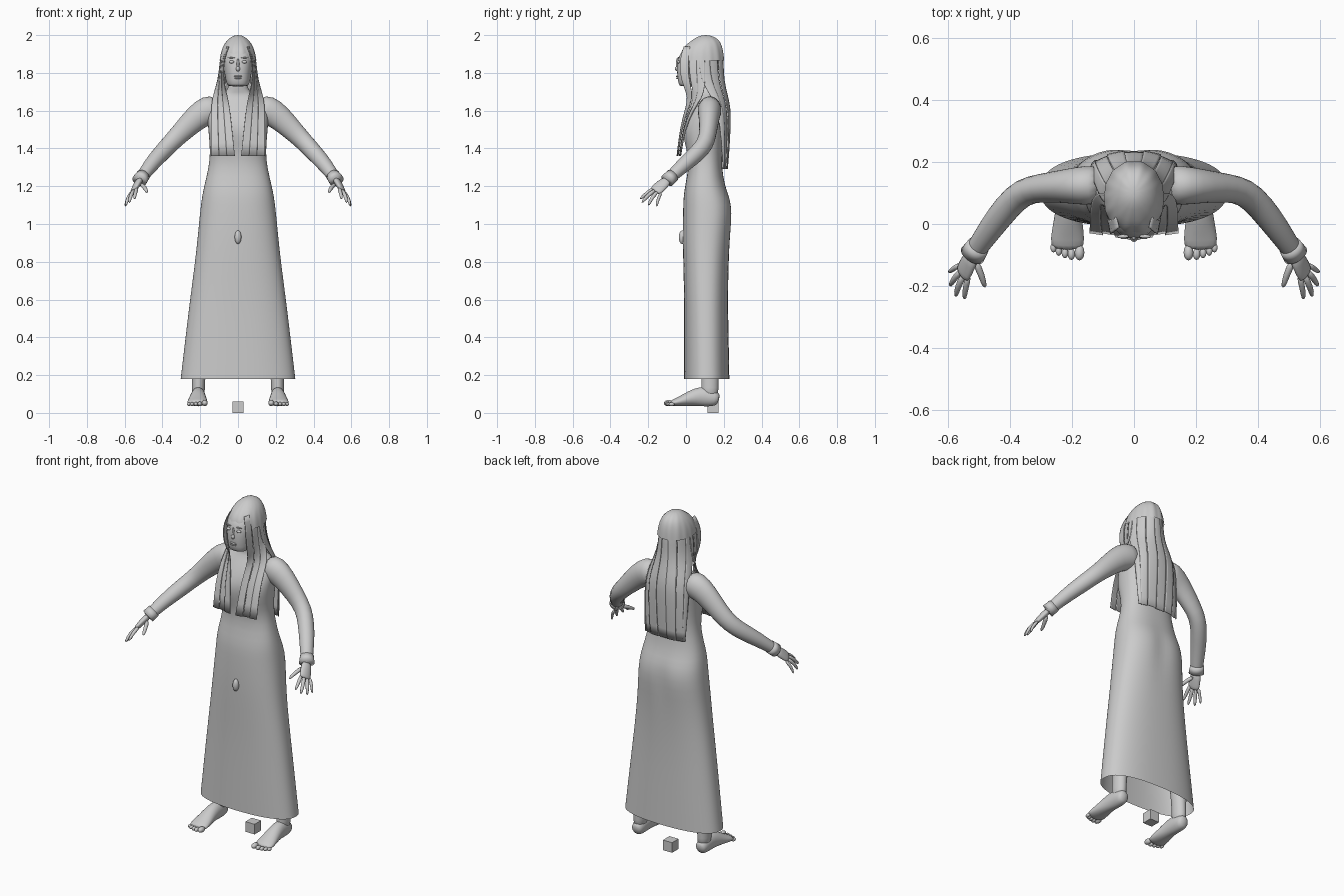
import bpy, bmesh, math
from mathutils import Vector, Matrix


def finish(bm, name, mirror=False, sub=1, solid=0):
    bmesh.ops.recalc_face_normals(bm, faces=bm.faces)
    me = bpy.data.meshes.new(name)
    bm.to_mesh(me)
    bm.free()
    for p in me.polygons:
        p.use_smooth = True
    ob = bpy.data.objects.new(name, me)
    bpy.context.collection.objects.link(ob)
    if sub:
        m = ob.modifiers.new("smooth", 'SUBSURF')
        m.levels = m.render_levels = sub
        m.boundary_smooth = 'PRESERVE_CORNERS'
    if solid:
        m = ob.modifiers.new("thick", 'SOLIDIFY')
        m.thickness = solid
    if mirror:
        m = ob.modifiers.new("mirror", 'MIRROR')
        m.use_clip = False
        m.use_mirror_merge = False
    return ob


def skin(bm, rings, closed=True, cap0=True, cap1=True):
    vs = [[bm.verts.new(p) for p in r] for r in rings]
    n = len(rings[0])
    for a, b in zip(vs, vs[1:]):
        for i in range(n if closed else n - 1):
            j = (i + 1) % n
            bm.faces.new((a[i], a[j], b[j], b[i]))
    if closed and cap0:
        bm.faces.new(vs[0][::-1])
    if closed and cap1:
        bm.faces.new(vs[-1])


def stack(name, rows, e=2.4, n=32, cap0=True, cap1=True, shape=None, **kw):
    """Horizontal rounded sections: (z, half width, front y, back y)."""
    rings = []
    for z, w, f, b in rows:
        ring = []
        for i in range(n):
            a = 2 * math.pi * i / n
            c, s = math.cos(a), math.sin(a)
            x = w * math.copysign(abs(c) ** (2 / e), c)
            y = (f + b) / 2 + (b - f) / 2 * math.copysign(abs(s) ** (2 / e), s)
            p = Vector((x, y, z))
            ring.append(shape(p, s) if shape else p)
        rings.append(ring)
    bm = bmesh.new()
    skin(bm, rings, True, cap0, cap1)
    return finish(bm, name, **kw)


def tube(bm, path, side, n=10):
    """Elliptical tube: path of (point, radius along side, other radius)."""
    pts = [Vector(p[0]) for p in path]
    rings = []
    for i, (p, r1, r2) in enumerate(path):
        t = (pts[min(i + 1, len(pts) - 1)] - pts[max(i - 1, 0)]).normalized()
        s = Vector(side)
        s = (s - t * s.dot(t)).normalized()
        k = t.cross(s)
        rings.append([pts[i] + s * r1 * math.cos(a) + k * r2 * math.sin(a)
                      for a in (2 * math.pi * j / n for j in range(n))])
    skin(bm, rings)


def blob(bm, loc, size, seg=12):
    bmesh.ops.create_uvsphere(bm, u_segments=seg, v_segments=8, radius=1,
                              matrix=Matrix.LocRotScale(Vector(loc), None, Vector(size)))


def strips(name, rows, count, step, **kw):
    """Overlapping hair locks cut from one sheet of rows."""
    bm = bmesh.new()
    per = (len(rows[0]) - 1) // count
    for k in range(count):
        off = Vector((0, step * (k % 2), 0))
        skin(bm, [[p + off for p in r[k * per:(k + 1) * per + 1]] for r in rows], False)
    return finish(bm, name, solid=0.004, **kw)


# dress and torso, open at the hem
def body_shape(p, s):
    if s > 0:
        p.y -= 0.018 * math.exp(-(p.x / 0.04) ** 2 - ((p.z - 1.04) / 0.09) ** 2)
    elif abs(p.z - 1.47) < 0.12:
        p.y += 0.02 * math.exp(-(p.x / 0.03) ** 2 - ((p.z - 1.47) / 0.07) ** 2)
    return p


stack("dress", [
    (.18, .305, -.01, .23), (.4, .279, -.01, .226), (.6, .255, -.01, .222),
    (.8, .228, -.015, .226), (.95, .212, -.018, .238), (1.06, .202, -.016, .251),
    (1.14, .192, -.014, .236), (1.2, .18, -.006, .206), (1.3, .155, .015, .19),
    (1.38, .147, .005, .19), (1.47, .155, -.026, .2), (1.53, .16, -.016, .205),
    (1.6, .165, .022, .205), (1.65, .142, .055, .19), (1.685, .085, .075, .17),
    (1.71, .05, .065, .155), (1.78, .046, .055, .15)], cap0=False, shape=body_shape)

# dress ornament
bm = bmesh.new()
blob(bm, (0, -.02, .93), (.018, .018, .036), 16)
finish(bm, "ornament", sub=0)

# head and face
stack("head", [
    (1.728, .045, -.028, .06), (1.736, .06, -.04, .09), (1.79, .071, -.048, .165),
    (1.85, .08, -.048, .185), (1.9, .078, -.036, .185), (1.95, .06, .01, .165)], e=2.5)
bm = bmesh.new()
blob(bm, (0, -.046, 1.822), (.011, .012, .014))
blob(bm, (0, -.046, 1.848), (.007, .007, .03))
blob(bm, (0, -.046, 1.782), (.022, .007, .005))
blob(bm, (0, -.045, 1.772), (.018, .007, .005))
for sx in (-1, 1):
    blob(bm, (.034 * sx, -.04, 1.858), (.014, .009, .008))
    blob(bm, (.036 * sx, -.04, 1.88), (.019, .006, .003))
finish(bm, "facial_features", sub=0)

# hair cap with shallow combed ridges
def ridge(p, s):
    r = 1 + 0.02 * math.cos(14 * math.atan2(p.y - .085, p.x))
    return Vector((p.x * r, .085 + (p.y - .085) * r, p.z))


stack("hair_cap", [
    (1.865, .097, -.036, .203), (1.9, .092, -.032, .2), (1.94, .08, -.012, .193),
    (1.972, .06, .03, .178), (1.992, .035, .06, .15), (2.0, .012, .09, .12)],
    e=2.1, n=48, cap0=False, shape=ridge)

# long back hair
rows = []
for z, w, ys, yb in [(1.29, .132, .195, .222), (1.4, .14, .19, .232), (1.52, .142, .18, .238),
                     (1.61, .14, .165, .24), (1.68, .128, .13, .224), (1.76, .107, .08, .205),
                     (1.84, .099, .07, .203), (1.9, .091, .07, .198), (1.94, .07, .08, .18)]:
    rows.append([Vector((w * math.sin(a), ys + (yb - ys) * math.cos(a), z))
                 for a in (math.pi * (i / 21 - .5) for i in range(22))])
strips("back_hair", rows, 7, -.005)

# front locks falling over the shoulders
rows = []
for z, a, b in [(1.94, (.05, -.012), (.078, .09)), (1.88, (.074, -.032), (.096, .1)),
                (1.8, (.08, -.034), (.102, .1)), (1.73, (.073, -.015), (.116, .1)),
                (1.67, (.056, .012), (.137, .085)), (1.6, (.043, -.008), (.142, .035)),
                (1.5, (.032, -.034), (.143, -.008)), (1.36, (.017, -.05), (.143, -.03))]:
    rows.append([Vector((a[0] + (b[0] - a[0]) * t, a[1] + (b[1] - a[1]) * t, z))
                 for t in (i / 9 for i in range(10))])
strips("front_hair", rows, 3, .006, mirror=True)

# arms
bm = bmesh.new()
tube(bm, [((.1, .125, 1.61), .07, .065), ((.16, .125, 1.605), .082, .066),
          ((.22, .122, 1.565), .07, .056), ((.3, .117, 1.485), .056, .047),
          ((.36, .105, 1.425), .05, .047), ((.41, .055, 1.37), .047, .046),
          ((.46, -.01, 1.315), .041, .042), ((.515, -.09, 1.24), .031, .033),
          ((.525, -.105, 1.225), .029, .031)], (0, 0, 1), 14)
finish(bm, "arm", mirror=True)

# cuffs
bm = bmesh.new()
tube(bm, [((.502, -.07, 1.258), .036, .037), ((.522, -.1, 1.23), .037, .042)], (0, 0, 1), 24)
finish(bm, "cuff", mirror=True, sub=0)

# hands
bm = bmesh.new()
tube(bm, [((.518, -.095, 1.235), .028, .02), ((.533, -.122, 1.212), .035, .019),
          ((.55, -.155, 1.182), .038, .015), ((.556, -.167, 1.172), .032, .011)], (.3, .6, -.3))
for base, mid, tip, r in [
        ((.534, -.165, 1.192), (.545, -.21, 1.163), (.548, -.245, 1.13), .0105),
        ((.548, -.16, 1.182), (.57, -.205, 1.15), (.576, -.236, 1.11), .011),
        ((.558, -.148, 1.174), (.585, -.183, 1.138), (.594, -.2, 1.095), .0105),
        ((.562, -.13, 1.168), (.59, -.15, 1.13), (.597, -.155, 1.09), .009),
        ((.515, -.115, 1.212), (.492, -.165, 1.192), (.48, -.208, 1.165), .012)]:
    tube(bm, [(base, r * 1.15, r * 1.15), (mid, r, r), (tip, r * .7, r * .7)], (.3, .6, -.3), 8)
finish(bm, "hand", mirror=True)

# legs, feet and toes
bm = bmesh.new()
tube(bm, [((.11, .11, 1.0), .085, .09), ((.15, .11, .8), .08, .085), ((.185, .11, .5), .053, .055),
          ((.2, .13, .38), .052, .056), ((.208, .127, .2), .036, .046),
          ((.21, .127, .13), .035, .047), ((.21, .125, .08), .036, .046)], (1, 0, 0), 14)
finish(bm, "leg", mirror=True)
bm = bmesh.new()
tube(bm, [((.21, .176, .07), .025, .026), ((.21, .155, .076), .037, .043),
          ((.21, .1, .088), .038, .056), ((.212, .05, .084), .042, .048),
          ((.213, 0, .07), .049, .035), ((.215, -.05, .056), .057, .022),
          ((.215, -.085, .05), .052, .014)], (1, 0, 0), 14)
finish(bm, "foot", mirror=True)
bm = bmesh.new()
for x, y, r in [(.176, -.092, .016), (.202, -.097, .012), (.223, -.093, .011),
                (.243, -.086, .0105), (.26, -.076, .01)]:
    blob(bm, (x, y, .036 + r), (r, r * 1.6, r))
finish(bm, "toes", mirror=True, sub=0)

# small block on the ground
bpy.ops.mesh.primitive_cube_add(size=.06, location=(0, .143, .03))
bpy.context.object.name = "ground_block"
